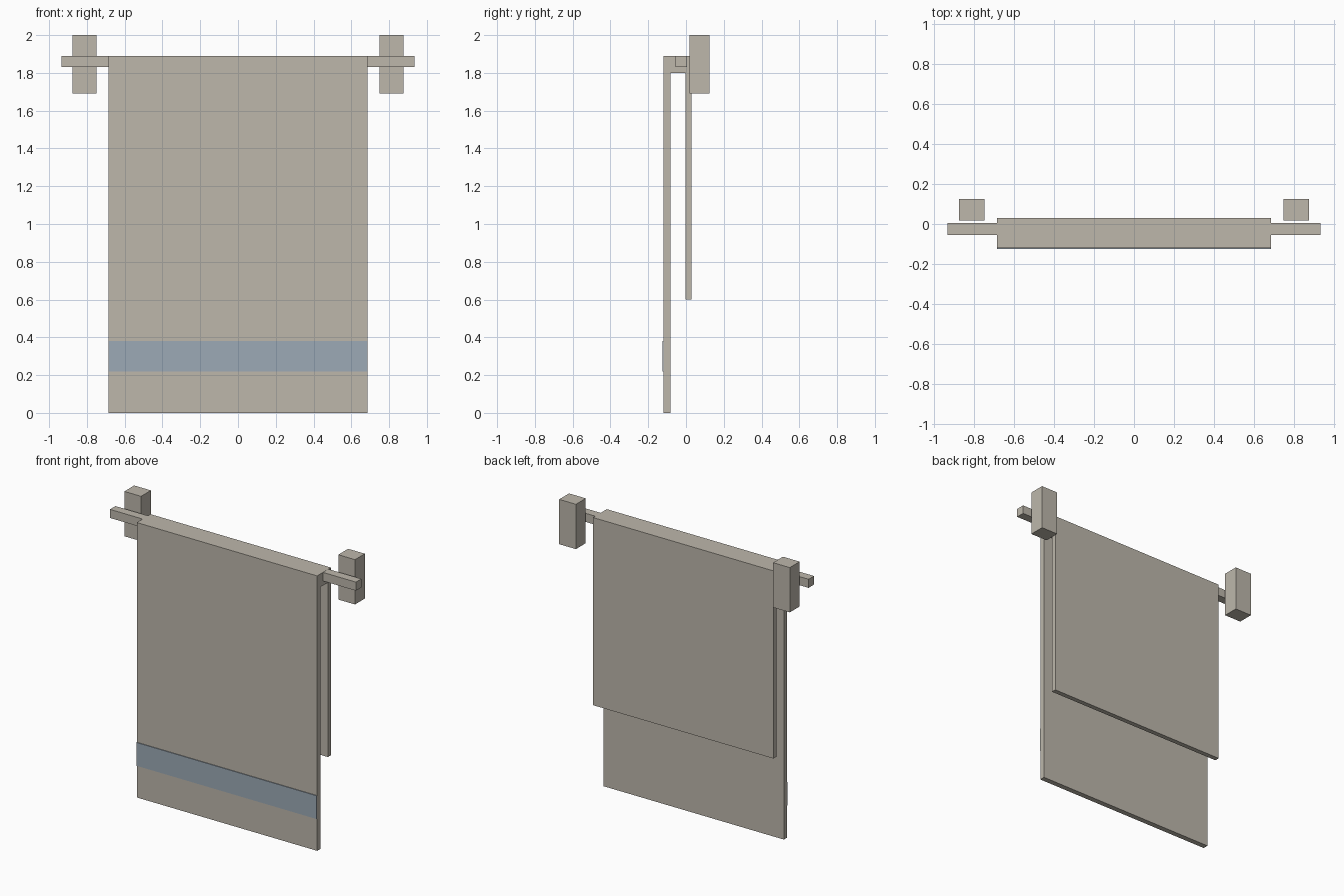
import bpy
import bmesh

default = bpy.data.objects.get("Cube")
if default:
    bpy.data.objects.remove(default, do_unlink=True)


def make_material(name, rgb):
    mat = bpy.data.materials.new(name)
    mat.use_nodes = True
    color = (*rgb, 1.0)
    mat.diffuse_color = color
    mat.node_tree.nodes["Principled BSDF"].inputs["Base Color"].default_value = color
    return mat


beige = make_material("warm_beige", (0.51, 0.475, 0.41))
blue = make_material("dusty_blue", (0.335, 0.40, 0.465))


def extrude_profile(name, points, x0, x1, mat):
    """Extrude a (y, z) outline along x into a closed solid."""
    bm = bmesh.new()
    face = bm.faces.new([bm.verts.new((x0, y, z)) for y, z in points])
    grown = bmesh.ops.extrude_face_region(bm, geom=[face])["geom"]
    moved = [v for v in grown if isinstance(v, bmesh.types.BMVert)]
    bmesh.ops.translate(bm, verts=moved, vec=(x1 - x0, 0, 0))
    bmesh.ops.recalc_face_normals(bm, faces=bm.faces)
    mesh = bpy.data.meshes.new(name)
    bm.to_mesh(mesh)
    bm.free()
    mesh.materials.append(mat)
    obj = bpy.data.objects.new(name, mesh)
    bpy.context.collection.objects.link(obj)
    return obj


def box(name, x, y, z, mat):
    outline = [(y[0], z[0]), (y[1], z[0]), (y[1], z[1]), (y[0], z[1])]
    return extrude_profile(name, outline, x[0], x[1], mat)


half_width = 0.686
top = 1.89
front, front_inner = -0.12, -0.083
back_inner, back = -0.003, 0.03

# Towel folded over the bar: long front drop, thick fold, shorter back drop
extrude_profile("towel", [
    (front, 0), (front_inner, 0), (front_inner, 1.8), (back_inner, 1.8),
    (back_inner, 0.6), (back, 0.6), (back, top), (front, top),
], -half_width, half_width, beige)

# Woven band across the lower front
box("towel_band", (-half_width, half_width), (front - 0.005, front + 0.001),
    (0.22, 0.38), blue)

# Rail and its two wall blocks
box("rail", (-0.935, 0.935), (-0.055, 0.004), (1.83, top - 0.001), beige)
for side, sign in (("left", 1), ("right", -1)):
    box(side + "_wall_block", sorted((sign * 0.75, sign * 0.877)),
        (0.018, 0.125), (1.692, 2.0), beige)
